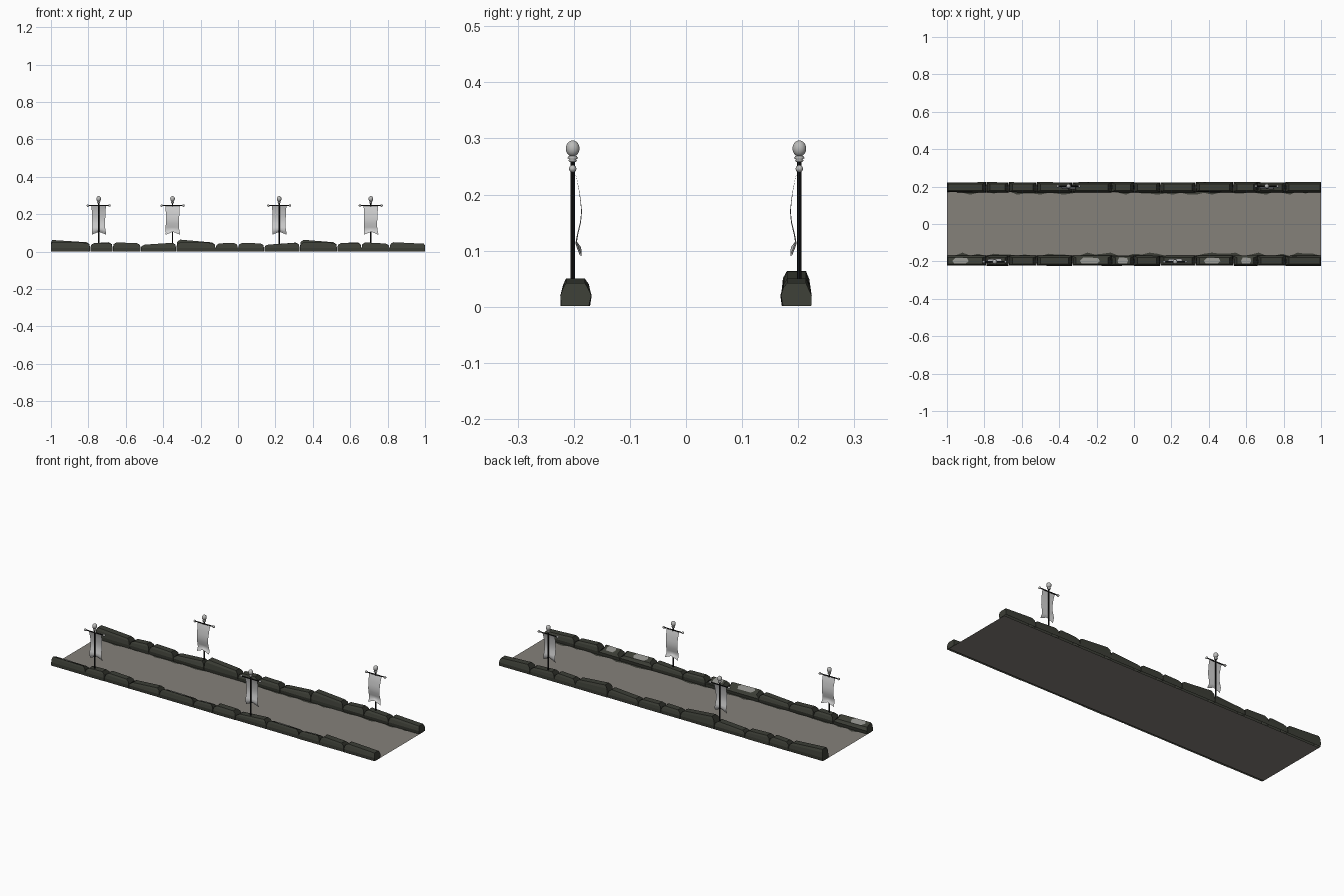
import bpy, bmesh, math, random
from mathutils import Vector

if "Cube" in bpy.data.objects:
    bpy.data.objects.remove(bpy.data.objects["Cube"])

random.seed(4)


def mat(name, r, g, b):
    m = bpy.data.materials.new(name)
    m.diffuse_color = (r, g, b, 1)
    m.use_nodes = True
    m.node_tree.nodes["Principled BSDF"].inputs["Base Color"].default_value = m.diffuse_color
    return m


STONE = mat("dark_stone", 0.045, 0.048, 0.037)
CHIP = mat("worn_stone", 0.27, 0.27, 0.25)
ROAD = mat("road_grey", 0.235, 0.218, 0.195)
BLACK = mat("pole_black", 0.008, 0.008, 0.008)
CLOTH = mat("banner_cloth", 0.62, 0.62, 0.62)
METAL = mat("finial_grey", 0.5, 0.5, 0.49)


def make(name, verts, faces, m, smooth=False):
    me = bpy.data.meshes.new(name)
    me.from_pydata([tuple(v) for v in verts], [], faces)
    me.materials.append(m)
    for p in me.polygons:
        p.use_smooth = smooth
    ob = bpy.data.objects.new(name, me)
    bpy.context.collection.objects.link(ob)
    return ob


def lathe(name, profile, origin, m, n=12, axis='Z'):
    """Revolve (radius, height) points around z or x."""
    verts, faces = [], []
    for r, h in profile:
        for k in range(n):
            a = 2 * math.pi * k / n
            c, s = r * math.cos(a), r * math.sin(a)
            v = (c, s, h) if axis == 'Z' else (h, c, s)
            verts.append(Vector(v) + Vector(origin))
    for i in range(len(profile) - 1):
        for k in range(n):
            a, b = i * n + k, i * n + (k + 1) % n
            faces.append((a, b, b + n, a + n))
    faces.append(tuple(range(n))[::-1])
    faces.append(tuple(range((len(profile) - 1) * n, len(profile) * n)))
    return make(name, verts, faces, m, n > 8)


def ball(rx, rz, z, steps=8):
    return [(max(rx * math.sin(math.pi * i / steps), 0.0002),
             z - rz * math.cos(math.pi * i / steps)) for i in range(steps + 1)]


# Road surface: a single sheet
make("road", [(-1, -.21, 0), (1, -.21, 0), (1, .21, 0), (-1, .21, 0)], [(0, 1, 2, 3)], ROAD)

# Kerb blocks: start x, end x, height at start, height at end
BLOCKS = [(-1, -.79, .062, .05), (-.79, -.67, .045, .05), (-.67, -.52, .049, .045),
          (-.52, -.33, .037, .047), (-.33, -.12, .064, .049), (-.12, 0, .044, .046),
          (0, .14, .046, .044), (.14, .33, .037, .048), (.33, .53, .063, .05),
          (.53, .66, .045, .05), (.66, .81, .049, .043), (.81, 1, .05, .042)]
CHIPS = {0: (.12, .6), 4: (.12, .75), 5: (.15, .85), 8: (.15, .7), 9: (.25, .85)}


def kerb_block(i, side, xa, xb, ha, hb):
    """Tapered stone; local y is positive toward the outside."""
    worn = side < 0 and i in CHIPS
    if side < 0:
        ha, hb = min(ha, .05), min(hb, .047)
    drop = .014 if worn else 0
    j = lambda s=.0012: random.uniform(-s, s)
    c = .198

    def ring(x0, x1, h, out):
        # points: inner bottom .. inner top, outer top .. outer bottom
        lv = [(-.026, .001, 0), (-.029, .02, .0), (-.024, h * .8 - drop, .2), (-.018, h - drop, 1),
              (.016, h, 1), (.021, h * .78, .2), (.025, .02, 0), (.024, .001, 0)]
        pts = []
        for y, z, t in lv:
            dy = j() if t < 1 else 0
            pts.append((x0 + (x1 - x0) * t, side * (c + y + dy), z))
        return pts
    ia = .006 if xa == -1 else .02
    ib = .006 if xb == 1 else .02
    ra = ring(xa + (.001 if xa > -1 else 0), xa + ia, ha, -1)
    rb = ring(xb - (.001 if xb < 1 else 0), xb - ib, hb, 1)
    n = len(ra)
    faces = [(k, k + 1, n + k + 1, n + k) for k in range(n - 1)]
    faces += [tuple(range(n))[::-1], tuple(range(n, 2 * n))]
    if side < 0:
        faces = [f[::-1] for f in faces]
    ob = make(("front" if side < 0 else "back") + f"_kerb_block_{i + 1}", ra + rb, faces, STONE)
    bm = bmesh.new()
    bm.from_mesh(ob.data)
    bmesh.ops.recalc_face_normals(bm, faces=bm.faces)
    bm.to_mesh(ob.data)
    bm.free()
    # Light worn patch lying on the sloping top
    if worn:
        u0, u1 = CHIPS[i]
        A, B, C, D = (Vector(p) for p in (ra[4], rb[4], rb[3], ra[3]))
        shape = [(u0 + .06, .08), (u1 - .1, .05), (u1, .45), (u1 - .06, .98), (u0 + .1, 1), (u0, .5)]
        pts = []
        for u, v in shape:
            p = A.lerp(B, u).lerp(D.lerp(C, u), v)
            pts.append(p + Vector((0, 0, .0012)))
        make(f"worn_patch_{i + 1}", pts, [tuple(range(6))], CHIP)


def dirt_edge(side):
    """Ragged flat stone rubble along the inner foot of the kerb."""
    n = 48
    verts, faces = [], []
    for k in range(n + 1):
        x = -1 + 2 * k / n
        r = (.163 if side < 0 else .167) + random.choice((-.01, -.004, 0, .006, .008))
        verts += [(x, side * .18, .002), (x, side * r, .002)]
    for k in range(n):
        f = (2 * k, 2 * k + 1, 2 * k + 3, 2 * k + 2)
        faces.append(f if side > 0 else f[::-1])
    ob = make(("front" if side < 0 else "back") + "_rubble_edge", verts, faces, STONE)
    if ob.data.polygons[0].normal.z < 0:
        ob.data.flip_normals()


for side in (-1, 1):
    for i, b in enumerate(BLOCKS):
        kerb_block(i, side, *b)
    dirt_edge(side)


def banner_post(tag, x, side):
    y = side * .202
    lathe(tag + "_pole", [(.0038, .03), (.0038, .262)], (x, y, 0), BLACK, 8)
    # Finial with collar
    lathe(tag + "_finial", ball(.0125, .0145, .282, 10), (x, y, 0), METAL, 14)
    lathe(tag + "_collar", [(.005, .258), (.008, .260), (.006, .263), (.010, .265), (.007, .269)],
          (x, y, 0), METAL, 14)
    # Crossbar with end knobs
    lathe(tag + "_crossbar", [(.003, -.056), (.003, .056)], (x, y, .246), BLACK, 8, 'X')
    for e in (-1, 1):
        lathe(tag + "_knob", ball(.0068, .0068, e * .058), (x, y, .246), METAL, 10, 'X')
    # Hanging swallowtail cloth, rippling inward
    rows = [(.247, .001), (.23, .007), (.21, .011), (.19, .014), (.17, .016), (.15, .014),
            (.13, .009), (.113, .006), (.102, .010), (.09, .015)]
    cols = 6
    verts, faces = [], []
    for r, (z, d) in enumerate(rows):
        for k in range(cols + 1):
            t = k / cols * 2 - 1
            w = .039 - .004 * math.sin(math.pi * r / 9)
            lift = (1 - abs(t)) * .016 * max(0, (r - 6) / 3)
            sway = .002 * math.sin(r * .9) * (r / 9)
            verts.append((x + t * w + sway, y - side * (d + .0015 * t * (r / 9)), z + lift))
    for r in range(len(rows) - 1):
        for k in range(cols):
            a = r * (cols + 1) + k
            f = (a, a + cols + 1, a + cols + 2, a + 1)
            faces.append(f if side > 0 else f[::-1])
    make(tag + "_banner", verts, faces, CLOTH, True)


for tag, x, side in (("front_left", -.745, -1), ("front_right", .22, -1),
                     ("back_left", -.35, 1), ("back_right", .71, 1)):
    banner_post(tag, x, side)
